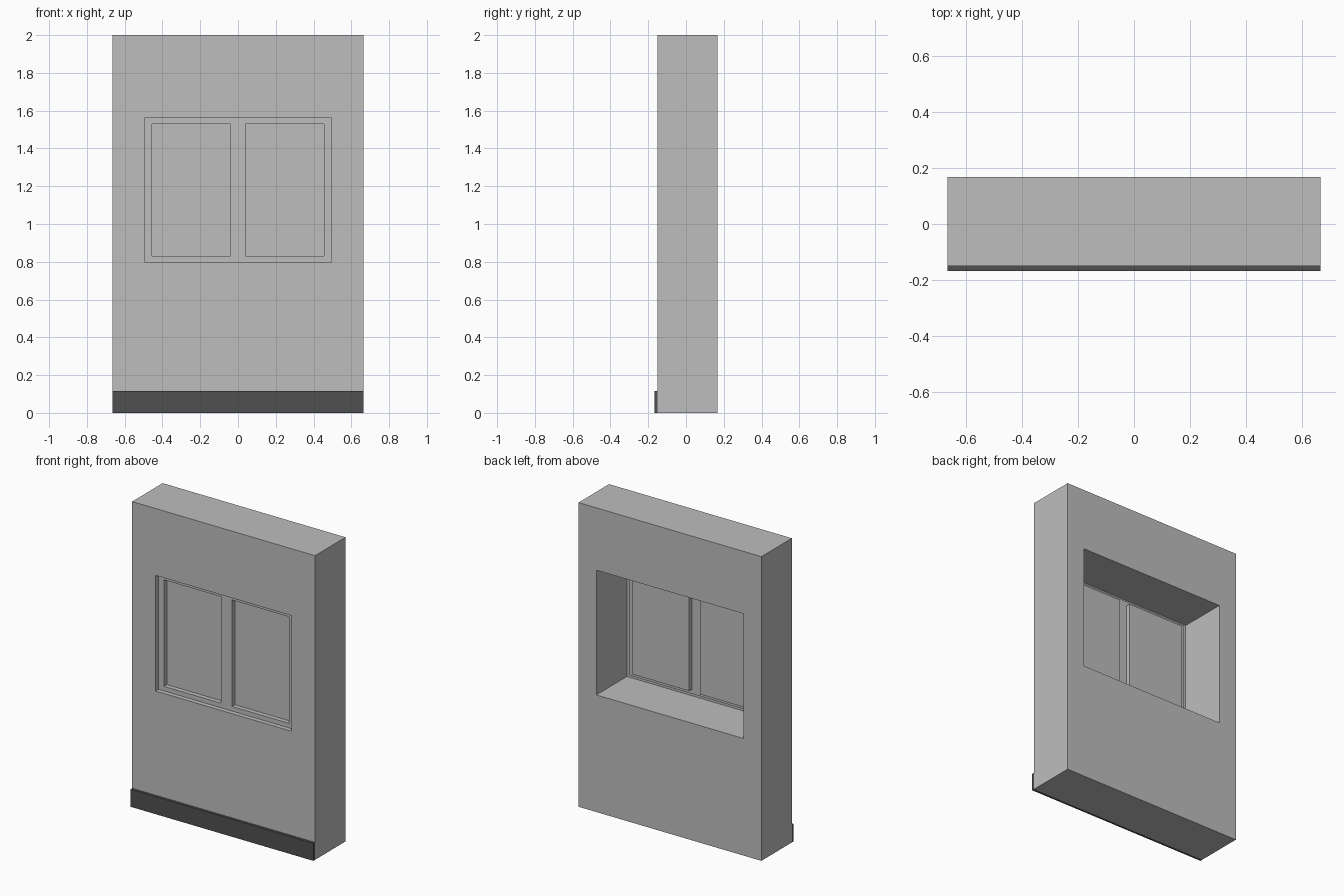
import bpy
import bmesh

cube = bpy.data.objects.get("Cube")
if cube:
    bpy.data.objects.remove(cube, do_unlink=True)


def material(name, value):
    mat = bpy.data.materials.new(name)
    mat.use_nodes = True
    color = (value, value, value, 1)
    mat.diffuse_color = color
    mat.node_tree.nodes["Principled BSDF"].inputs["Base Color"].default_value = color
    return mat


light_grey = material("light grey", 0.515)
dark_grey = material("dark grey", 0.08)


def grid(bm, xs, zs, y):
    """Upright grid of front-facing cells, keyed by column and row."""
    verts = [[bm.verts.new((x, y, z)) for z in zs] for x in xs]
    return {(i, j): bm.faces.new((verts[i][j], verts[i + 1][j],
                                  verts[i + 1][j + 1], verts[i][j + 1]))
            for i in range(len(xs) - 1) for j in range(len(zs) - 1)}


def push_back(bm, faces, depth, keep=False):
    """Extrude a face region along y; drop the old faces unless kept."""
    new = bmesh.ops.extrude_face_region(bm, geom=faces, use_keep_orig=keep)["geom"]
    moved = [v for v in new if isinstance(v, bmesh.types.BMVert)]
    bmesh.ops.translate(bm, verts=moved, vec=(0, depth, 0))
    if not keep:
        old = [f for f in faces if f.is_valid]
        bmesh.ops.delete(bm, geom=old, context="FACES")
    return [f for f in new if isinstance(f, bmesh.types.BMFace)]


def finish(bm, name, mat, solid=True):
    if solid:
        bmesh.ops.recalc_face_normals(bm, faces=bm.faces)
    mesh = bpy.data.meshes.new(name)
    bm.to_mesh(mesh)
    bm.free()
    mesh.materials.append(mat)
    obj = bpy.data.objects.new(name, mesh)
    bpy.context.collection.objects.link(obj)
    return obj


WIDTH, FRONT, BACK = 0.665, -0.15, 0.167
OPEN_X, OPEN_LOW, OPEN_HIGH = 0.535, 0.77, 1.59
STEP = 0.03

# Wall with a rectangular opening right through it
bm = bmesh.new()
cells = grid(bm, (-WIDTH, -OPEN_X, OPEN_X, WIDTH), (0, OPEN_LOW, OPEN_HIGH, 2), FRONT)
bmesh.ops.delete(bm, geom=[cells.pop((1, 1))], context="FACES")
push_back(bm, list(cells.values()), BACK - FRONT, keep=True)
finish(bm, "wall", light_grey)

# Window shell: flush casing, recessed sash, two deeper panes
bm = bmesh.new()
half = (0.04, 0.455, 0.495, OPEN_X)
xs = [-x for x in reversed(half)] + list(half)
zs = (OPEN_LOW, 0.8, 0.83, 1.53, 1.56, OPEN_HIGH)
cells = grid(bm, xs, zs, FRONT)
sash = push_back(bm, [f for (i, j), f in cells.items() if 0 < i < 6 and 0 < j < 4], STEP)
for side in (-1, 1):
    pane = [f for f in sash if f.is_valid
            and 0.04 < side * f.calc_center_median().x < 0.455
            and 0.83 < f.calc_center_median().z < 1.53]
    push_back(bm, pane, STEP)
finish(bm, "window", light_grey, solid=False)

# Skirting board along the foot of the front
bm = bmesh.new()
cells = grid(bm, (-WIDTH, WIDTH), (0, 0.115), -BACK)
push_back(bm, list(cells.values()), FRONT + BACK, keep=True)
finish(bm, "skirting_board", dark_grey)
